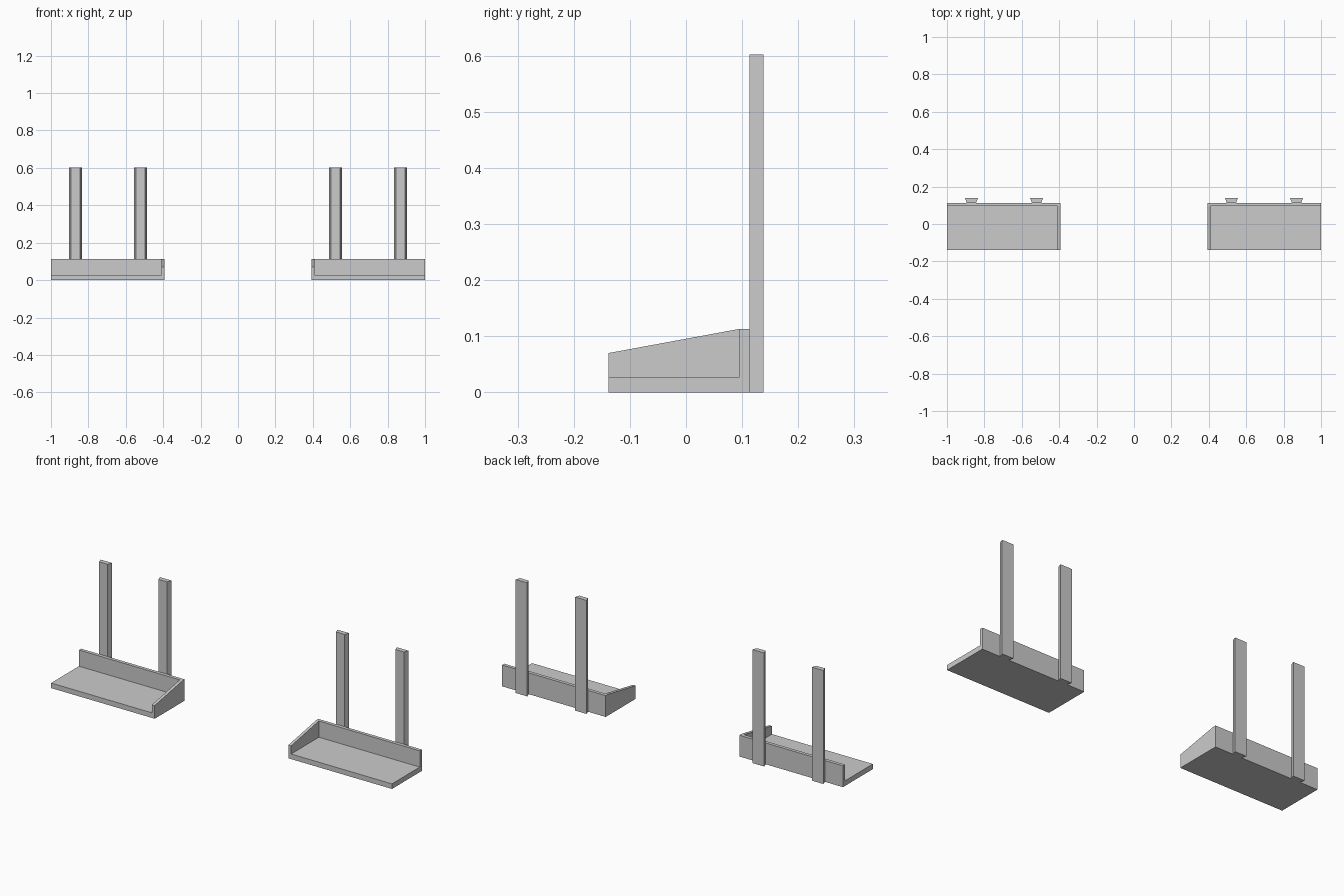
import bpy, bmesh
from mathutils import Vector

if "Cube" in bpy.data.objects:
    bpy.data.objects.remove(bpy.data.objects["Cube"])


def prism(name, profile, axis, start, end):
    """Extrude a closed profile along x (points are y,z) or z (points are x,y)."""
    bm = bmesh.new()
    if axis == 'x':
        pts = [Vector((start, a, b)) for a, b in profile]
        move = Vector((end - start, 0, 0))
    else:
        pts = [Vector((a, b, start)) for a, b in profile]
        move = Vector((0, 0, end - start))
    face = bm.faces.new([bm.verts.new(p) for p in pts])
    ext = bmesh.ops.extrude_face_region(bm, geom=[face])
    verts = [g for g in ext['geom'] if isinstance(g, bmesh.types.BMVert)]
    bmesh.ops.translate(bm, verts=verts, vec=move)
    bmesh.ops.recalc_face_normals(bm, faces=bm.faces)
    mesh = bpy.data.meshes.new(name)
    bm.to_mesh(mesh)
    bm.free()
    bpy.context.collection.objects.link(bpy.data.objects.new(name, mesh))


FRONT, BACK_IN, BACK = -0.138, 0.095, 0.113
FLOOR, TOP, LIP = 0.027, 0.113, 0.07
INNER, WALL, OUTER = 0.392, 0.408, 1.0

# L-shaped tray section, and end wall with sloping top
tray = [(FRONT, 0), (BACK, 0), (BACK, TOP), (BACK_IN, TOP), (BACK_IN, FLOOR), (FRONT, FLOOR)]
wall = [(FRONT, 0), (BACK, 0), (BACK, TOP), (BACK_IN, TOP), (FRONT, LIP)]

for side, s in (("left", -1), ("right", 1)):
    prism(f"shelf_{side}", tray, 'x', s * WALL, s * OUTER)
    prism(f"end_wall_{side}", wall, 'x', s * INNER, s * WALL)
    # tapered uprights, wider at the back
    for place, x in (("inner", 0.521), ("outer", 0.869)):
        c = s * x
        post = [(c - 0.025, BACK), (c + 0.025, BACK), (c + 0.034, 0.138), (c - 0.034, 0.138)]
        prism(f"upright_{side}_{place}", post, 'z', 0, 0.602)
